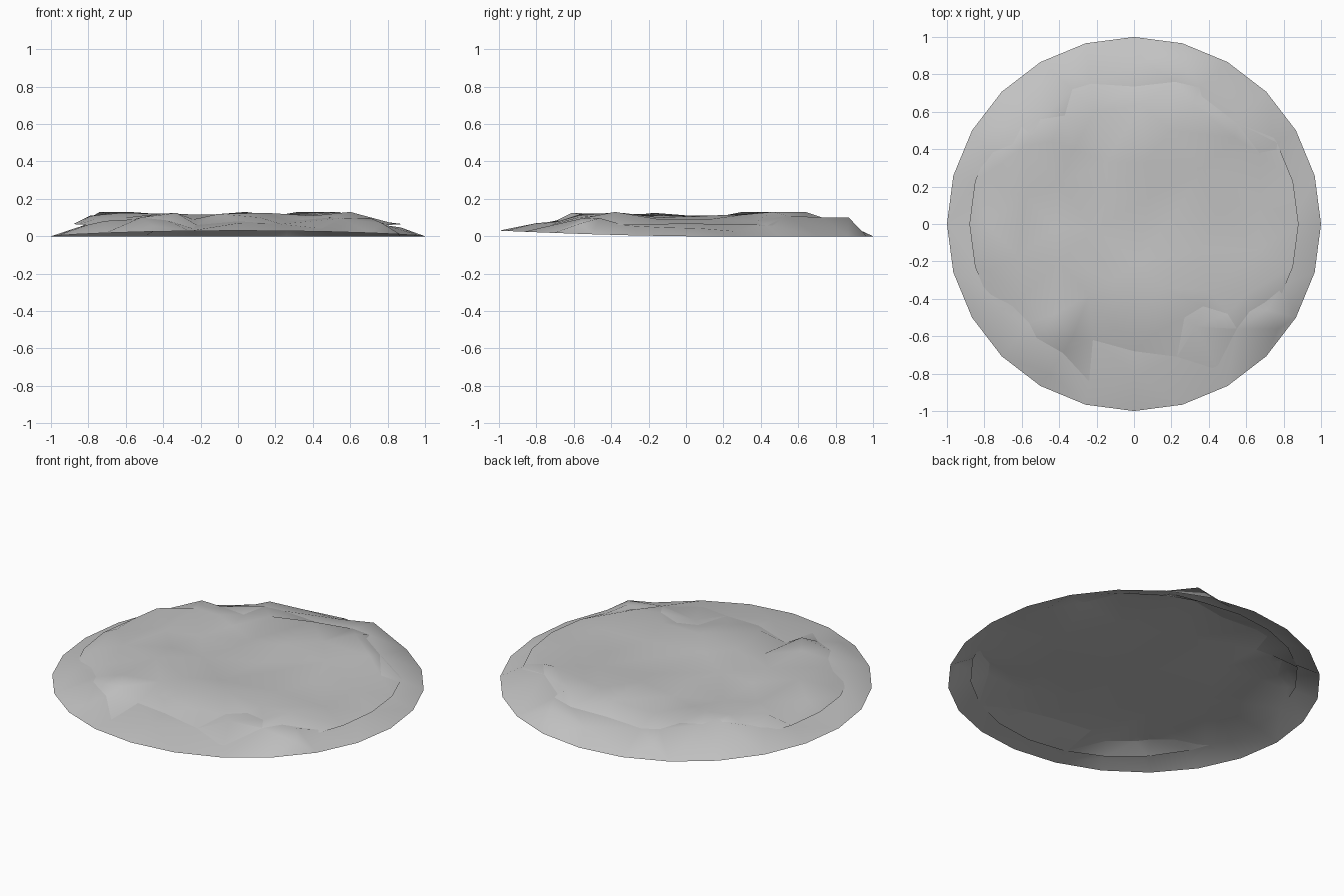
import bpy, math
from mathutils import Vector
from mathutils.geometry import delaunay_2d_cdt

cube = bpy.data.objects.get("Cube")
if cube:
    bpy.data.objects.remove(cube, do_unlink=True)

# One stone colour
stone = bpy.data.materials.new("stone_grey")
stone.use_nodes = True
colour = (0.55, 0.55, 0.55, 1)
stone.diffuse_color = colour
bsdf = stone.node_tree.nodes["Principled BSDF"]
bsdf.inputs["Base Color"].default_value = colour
bsdf.inputs["Roughness"].default_value = 0.9

SIDES = 24


def ring(radius, height):
    """Circle of points whose height depends on the direction."""
    pts = []
    for i in range(SIDES):
        a = math.tau * i / SIDES
        x, y = math.cos(a), math.sin(a)
        pts.append((radius * x, radius * y, height(x, y)))
    return pts


def sheet(name, points):
    """Smooth uneven sheet through the points; the first SIDES are its rim."""
    border = [(i, (i + 1) % SIDES) for i in range(SIDES)]
    flat, _, faces, orig, _, _ = delaunay_2d_cdt(
        [Vector(p[:2]) for p in points], border, [], 1, 1e-5)
    mesh = bpy.data.meshes.new(name)
    mesh.from_pydata([(v.x, v.y, points[o[0]][2]) for v, o in zip(flat, orig)],
                     [], faces)
    mesh.materials.append(stone)
    for p in mesh.polygons:
        p.use_smooth = True
    obj = bpy.data.objects.new(name, mesh)
    bpy.context.collection.objects.link(obj)


# Irregular line where the rocky top rises out of the base, clockwise from back
edge = [
    (-.33, .72, .09), (-.23, .75, .08), (0, .735, .08), (.22, .76, .09),
    (.35, .73, .10), (.55, .54, .11), (.67, .38, .08), (.75, .42, .085),
    (.84, .26, .045), (.88, .08, .06), (.87, -.12, .065), (.80, -.32, .075),
    (.71, -.46, .115), (.55, -.56, .095), (.50, -.48, .10), (.37, -.44, .09),
    (.27, -.50, .08), (.33, -.55, .075), (.23, -.71, .065), (0, -.68, .08),
    (-.22, -.62, .06), (-.38, -.69, .085), (-.52, -.61, .10),
    (-.56, -.53, .09), (-.71, -.46, .10), (-.80, -.35, .08),
    (-.86, -.20, .065), (-.87, 0, .06), (-.84, .22, .07), (-.77, .37, .10),
    (-.60, .52, .13), (-.50, .56, .105), (-.37, .58, .085),
]

# Ridges and hollows of the rocky top
bumps = [
    (-.79, 0, .11), (-.77, -.25, .09), (-.74, .30, .13), (-.58, .42, .13),
    (-.44, .44, .12), (-.32, .40, .10), (-.40, .22, .085), (-.58, .15, .10),
    (-.62, -.17, .125), (-.40, -.20, .12), (-.21, -.03, .11),
    (-.14, .15, .11), (.06, .33, .12), (-.15, .33, .09), (-.21, .60, .11),
    (.04, .64, .13), (.32, .64, .13), (.54, .46, .13), (.37, .30, .115),
    (.22, .06, .11), (.08, .14, .09), (.45, .08, .095), (.68, .12, .09),
    (.66, -.14, .09), (.60, -.38, .13), (.40, -.36, .11), (.36, -.14, .10),
    (.15, -.34, .125), (.02, -.20, .10), (-.12, -.30, .115),
    (-.24, -.38, .09), (-.10, -.56, .12), (.12, -.58, .10),
    (-.33, -.61, .125), (-.42, -.48, .12), (-.60, -.40, .10),
    (.20, .50, .11), (-.42, -.02, .105),
]

# Humps on the outer slope of the base, and its low middle
slope = [(.28, .87, .10), (.05, .87, .06), (-.38, .84, .06),
         (.77, -.56, .07), (0, -.80, .07), (-.45, -.80, .055)]
middle = [(.5 * math.cos(a), .45 * math.sin(a), .085)
          for a in (math.tau * i / 8 for i in range(8))] + [(0, 0, .08)]


def on_side(p):
    return math.hypot(p[0], p[1]) > .825


# Base: wide disc with its front rim lifted a little
base_edge = [(x, y, z - .018 if on_side((x, y)) else z) for x, y, z in edge]
sheet("ground_base",
      ring(1, lambda x, y: .03 * max(0, -y) ** 1.5) + base_edge + slope + middle)

# Rocky top: smaller disc, higher than the base at the sides, tucked under
# its slope at the front and back
sheet("rocky_top",
      ring(.88, lambda x, y: .035 + .03 * x * x)
      + [p for p in edge if not on_side(p)] + bumps)
